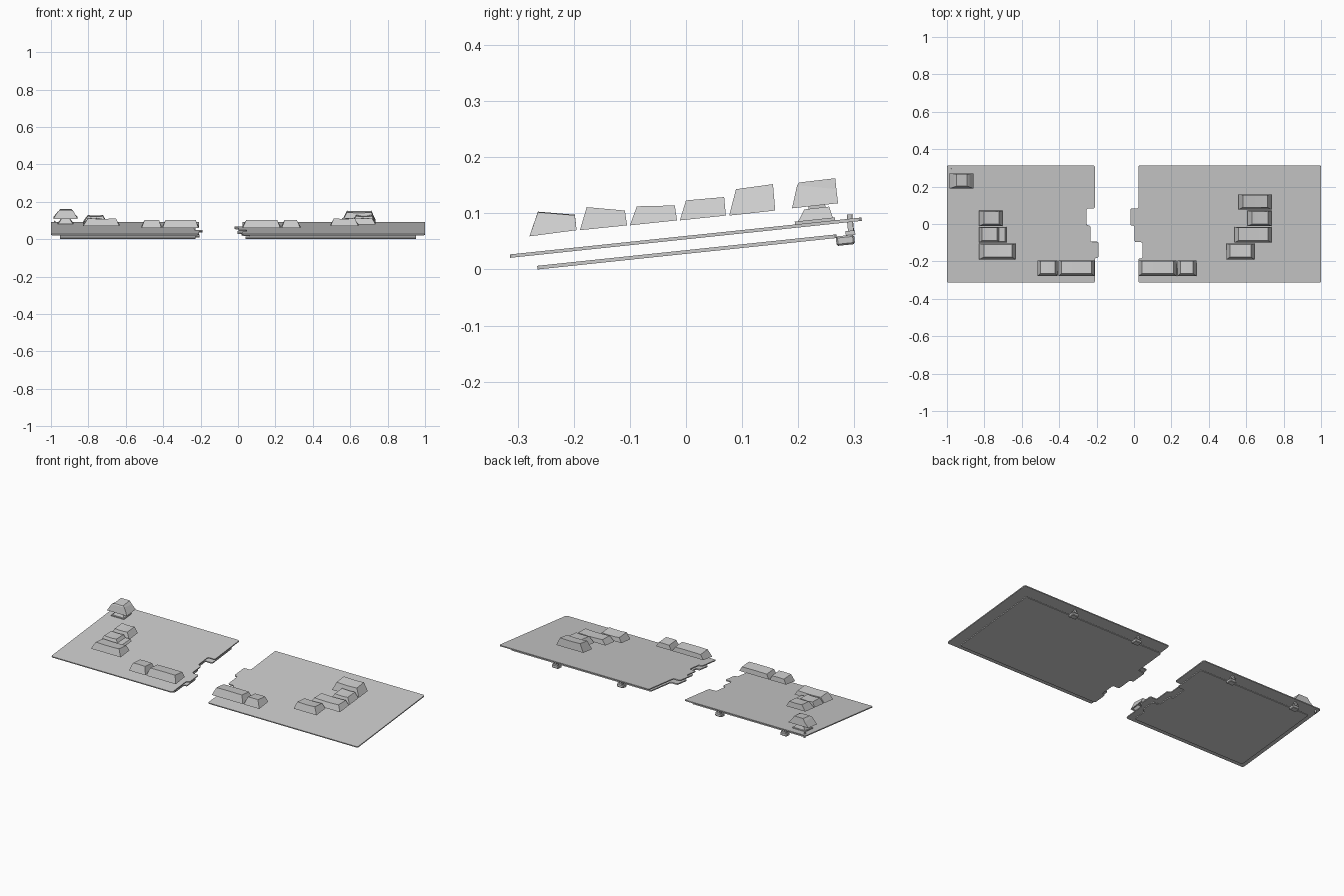
import bpy, bmesh, math
from mathutils import Matrix

if "Cube" in bpy.data.objects:
    bpy.data.objects.remove(bpy.data.objects["Cube"])

TILT = math.radians(6)


def make_object(name, bm):
    bmesh.ops.recalc_face_normals(bm, faces=bm.faces)
    mesh = bpy.data.meshes.new(name)
    bm.to_mesh(mesh)
    bm.free()
    ob = bpy.data.objects.new(name, mesh)
    bpy.context.collection.objects.link(ob)
    return ob


def plate(name, outline, z, thick, radius):
    """Flat outline with rounded corners, tilted back; z = underside height at y 0."""
    bm = bmesh.new()
    face = bm.faces.new([bm.verts.new((x, y, 0)) for x, y in outline])
    bmesh.ops.bevel(bm, geom=bm.verts[:], offset=radius, segments=3, profile=0.5,
                    affect='VERTICES')
    ext = bmesh.ops.extrude_face_region(bm, geom=bm.faces[:])
    bmesh.ops.translate(bm, vec=(0, 0, thick),
                        verts=[v for v in ext['geom'] if isinstance(v, bmesh.types.BMVert)])
    bm.transform(Matrix.Translation((0, 0, z)) @ Matrix.Rotation(TILT, 4, 'X'))
    return make_object(name, bm)


def loft(name, rings):
    """Shell through equal-length rings, capped at both ends."""
    bm = bmesh.new()
    vs = [[bm.verts.new(p) for p in ring] for ring in rings]
    n = len(rings[0])
    for a, b in zip(vs, vs[1:]):
        for i in range(n):
            j = (i + 1) % n
            bm.faces.new((a[i], a[j], b[j], b[i]))
    bm.faces.new(vs[0])
    bm.faces.new(vs[-1])
    return make_object(name, bm)


def ring(x0, x1, front, back):
    """Rectangle in x between a front (y, z) and a back (y, z) point."""
    return [(x0, *front), (x1, *front), (x1, *back), (x0, *back)]


def mix(a, b, t):
    return tuple(p + (q - p) * t for p, q in zip(a, b))


def keycap(name, row, x0, x1, tx0, tx1, dish=0.0025):
    """Hollow tapered cap; row = base front, base back, top back, top front (y, z)."""
    bf, bb, tb, tf = row
    bm = bmesh.new()
    v = bm.verts.new
    n = 6
    base = [v(p) for p in ring(x0, x1, bf, bb)]
    front, back = [], []
    for i in range(n + 1):
        t = i / n
        x, d = tx0 + (tx1 - tx0) * t, dish * (1 - (2 * t - 1) ** 2)
        front.append(v((x, tf[0], tf[1] - d)))
        back.append(v((x, tb[0], tb[1] - d)))
    for i in range(n):
        bm.faces.new((front[i], front[i + 1], back[i + 1], back[i]))
    bm.faces.new([base[0], base[1]] + front[::-1])
    bm.faces.new([base[2], base[3]] + back)
    bm.faces.new((base[3], base[0], front[0], back[0]))
    bm.faces.new((base[1], base[2], back[n], front[n]))
    # hollow underside
    w = 0.008
    f, b = mix(bf, bb, 0.1), mix(bf, bb, 0.9)
    rim = [v(p) for p in ring(x0 + w, x1 - w, f, b)]
    f, b = mix(mix(bf, tf, .7), mix(bb, tb, .7), .12), mix(mix(bf, tf, .7), mix(bb, tb, .7), .88)
    roof = [v(p) for p in ring(tx0 + w * .5, tx1 - w * .5, f, b)]
    for i in range(4):
        j = (i + 1) % 4
        bm.faces.new((base[i], base[j], rim[j], rim[i]))
        bm.faces.new((rim[i], rim[j], roof[j], roof[i]))
    bm.faces.new(roof)
    return make_object(name, bm)


def tilted_box(name, x, y, z, sx, sy, sz, bevel=0.0):
    bm = bmesh.new()
    bmesh.ops.create_cube(bm, size=1)
    bmesh.ops.scale(bm, vec=(sx, sy, sz), verts=bm.verts)
    if bevel:
        bmesh.ops.bevel(bm, geom=bm.edges[:], offset=bevel, segments=1, affect='EDGES')
    bm.transform(Matrix.Translation((x, y, z)) @ Matrix.Rotation(TILT, 4, 'X'))
    return make_object(name, bm)


# Plates: stepped inner edges, (inset) versions form the bottom plates
def left_outline(outer, half_f, half_b, s):
    return [(-outer, -half_f), (-.209 - s, -half_f), (-.209 - s, -.182), (-.19 - s, -.182),
            (-.19 - s, -.095), (-.233 - s, -.095), (-.233 - s, -.008), (-.254 - s, -.008),
            (-.254 - s, .084), (-.209 - s, .084), (-.209 - s, half_b), (-outer, half_b)]


def right_outline(outer, half_f, half_b, s):
    return [(outer, -half_f), (.024 + s, -half_f), (.024 + s, -.185), (.045 + s, -.185),
            (.045 + s, -.097), (.003 + s, -.097), (.003 + s, -.008), (-.019 + s, -.008),
            (-.019 + s, .084), (.024 + s, .084), (.024 + s, half_b), (outer, half_b)]


for side, outline in (("left", left_outline), ("right", right_outline)):
    plate(side + "_top_plate", outline(1.0, .315, .315, 0), .0537, .006, .009)
    plate(side + "_bottom_plate", outline(.953, .266, .27, .017), .0278, .0065, .008)

# Key rows: base front, base back, top back, top front as (y, z)
E = ((.077, .096), (.159, .105), (.155, .152), (.089, .143))
D = ((-.011, .0875), (.071, .096), (.068, .129), (0, .123))
C = ((-.1, .0786), (-.016, .0875), (-.02, .114), (-.0875, .1125))
B = ((-.189, .07), (-.105, .0786), (-.109, .105), (-.177, .111))
A = ((-.279, .059), (-.195, .07), (-.198, .0965), (-.264, .102))
C_STEP = (C[0], C[1], (-.018, .098), (-.094, .093))

keycap("left_key_tab", D, -.828, -.703, -.803, -.722)
keycap("left_key_lock_step", C_STEP, -.828, -.682, -.82, -.69, 0)
keycap("left_key_lock", C, -.828, -.715, -.812, -.732)
keycap("left_key_shift", B, -.828, -.634, -.803, -.652)
keycap("left_key_modifier", A, -.516, -.409, -.5, -.422, -.001)
keycap("left_key_space", A, -.404, -.211, -.388, -.226, -.001)
keycap("right_key_backspace", E, .559, .735, .582, .713)
keycap("right_key_slash", D, .607, .735, .632, .716)
keycap("right_key_enter", C, .537, .735, .559, .717)
keycap("right_key_shift", B, .495, .644, .512, .625)
keycap("right_key_space", A, .024, .227, .044, .21, -.001)
keycap("right_key_modifier", A, .233, .334, .249, .315, -.001)

# Corner key with shoulders, on its switch
loft("corner_key", [
    ring(-.987, -.857, (.189, .109), (.271, .118)),
    ring(-.962, -.88, (.198, .150), (.268, .143)),
    ring(-.95, -.892, (.202, .155), (.266, .1625))])
tilted_box("switch_base", -.922, .23, .085, .085, .072, .008)
loft("switch_housing", [
    ring(-.96, -.884, (.199, .084), (.262, .091)),
    ring(-.945, -.899, (.211, .107), (.255, .112))])
tilted_box("switch_stem", -.922, .233, .115, .03, .03, .02)

# Indicator pin in the corner
bm = bmesh.new()
bmesh.ops.create_cone(bm, cap_ends=True, segments=12, radius1=.005, radius2=.005, depth=.03)
bm.transform(Matrix.Translation((-.98, .293, .083)) @ Matrix.Rotation(TILT, 4, 'X'))
make_object("indicator_pin", bm)

# Rear feet with upper lugs
for i, x in enumerate((-.845, -.42, .22, .645)):
    tilted_box(f"rear_foot_{i + 1}", x, .284, .052, .042, .033, .017, .003)
    tilted_box(f"rear_foot_lug_{i + 1}", x, .293, .065, .03, .017, .008)
    tilted_box(f"rear_foot_post_{i + 1}", x, .293, .076, .01, .01, .02)
